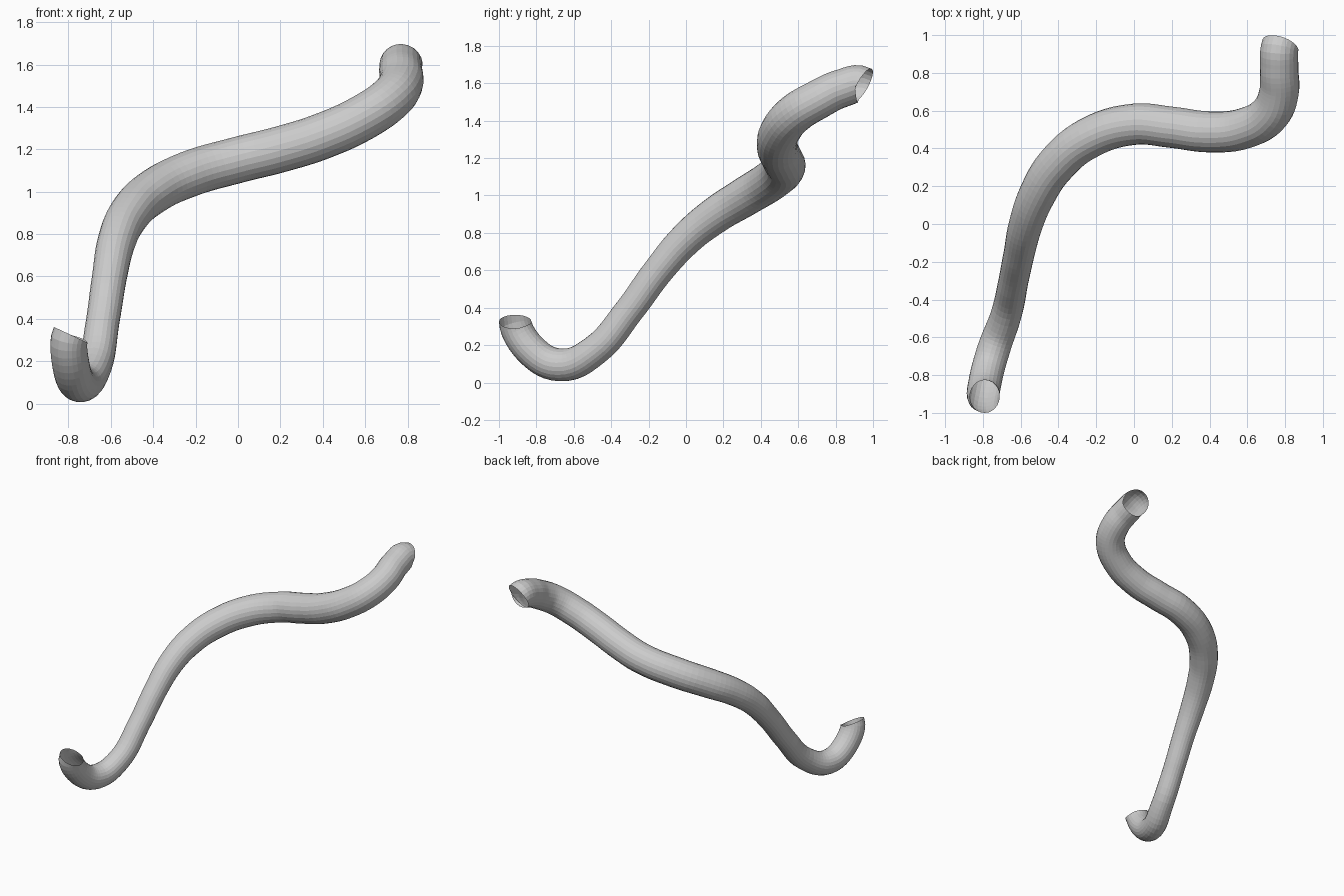
import bpy
from mathutils import Vector

if "Cube" in bpy.data.objects:
    bpy.data.objects.remove(bpy.data.objects["Cube"])

# Centre line of the bent tube: x, y, z, radius
PATH = [
    (-0.79, -0.913, 0.325, 0.087),
    (-0.787, -0.83, 0.175, 0.088),
    (-0.745, -0.67, 0.094, 0.088),
    (-0.68, -0.49, 0.17, 0.082),
    (-0.638, -0.30, 0.39, 0.079),
    (-0.607, -0.15, 0.595, 0.082),
    (-0.572, 0.00, 0.767, 0.090),
    (-0.515, 0.15, 0.89, 0.098),
    (-0.415, 0.31, 0.99, 0.105),
    (-0.24, 0.455, 1.08, 0.109),
    (0.00, 0.528, 1.15, 0.109),
    (0.20, 0.512, 1.20, 0.109),
    (0.40, 0.488, 1.263, 0.109),
    (0.59, 0.508, 1.35, 0.108),
    (0.72, 0.585, 1.44, 0.107),
    (0.768, 0.70, 1.51, 0.105),
    (0.768, 0.83, 1.572, 0.102),
    (0.775, 0.945, 1.59, 0.100),
]

curve = bpy.data.curves.new("bent_tube", "CURVE")
curve.dimensions = "3D"
curve.twist_mode = "MINIMUM"
curve.resolution_u = 6
curve.bevel_depth = 1.0
curve.bevel_resolution = 10
curve.use_fill_caps = False

spline = curve.splines.new("BEZIER")
spline.bezier_points.add(len(PATH) - 1)
spline.use_smooth = False
for point, (x, y, z, r) in zip(spline.bezier_points, PATH):
    point.co = (x, y, z)
    point.radius = r
    point.handle_left_type = point.handle_right_type = "AUTO"

# Tilt the two open ends
for index, direction in ((0, (-0.42, 0.0, -0.9)), (-1, (0.35, 1.0, -0.55))):
    point = spline.bezier_points[index]
    point.handle_left_type = point.handle_right_type = "FREE"
    step = Vector(direction).normalized() * 0.04
    point.handle_left = point.co - step
    point.handle_right = point.co + step

# Turn the swept curve into an open tube mesh
source = bpy.data.objects.new("tube_path", curve)
bpy.context.collection.objects.link(source)
bpy.context.view_layer.update()
deps = bpy.context.evaluated_depsgraph_get()
mesh = bpy.data.meshes.new_from_object(source.evaluated_get(deps))
bpy.data.objects.remove(source)
tube = bpy.data.objects.new("bent_tube", mesh)
bpy.context.collection.objects.link(tube)
